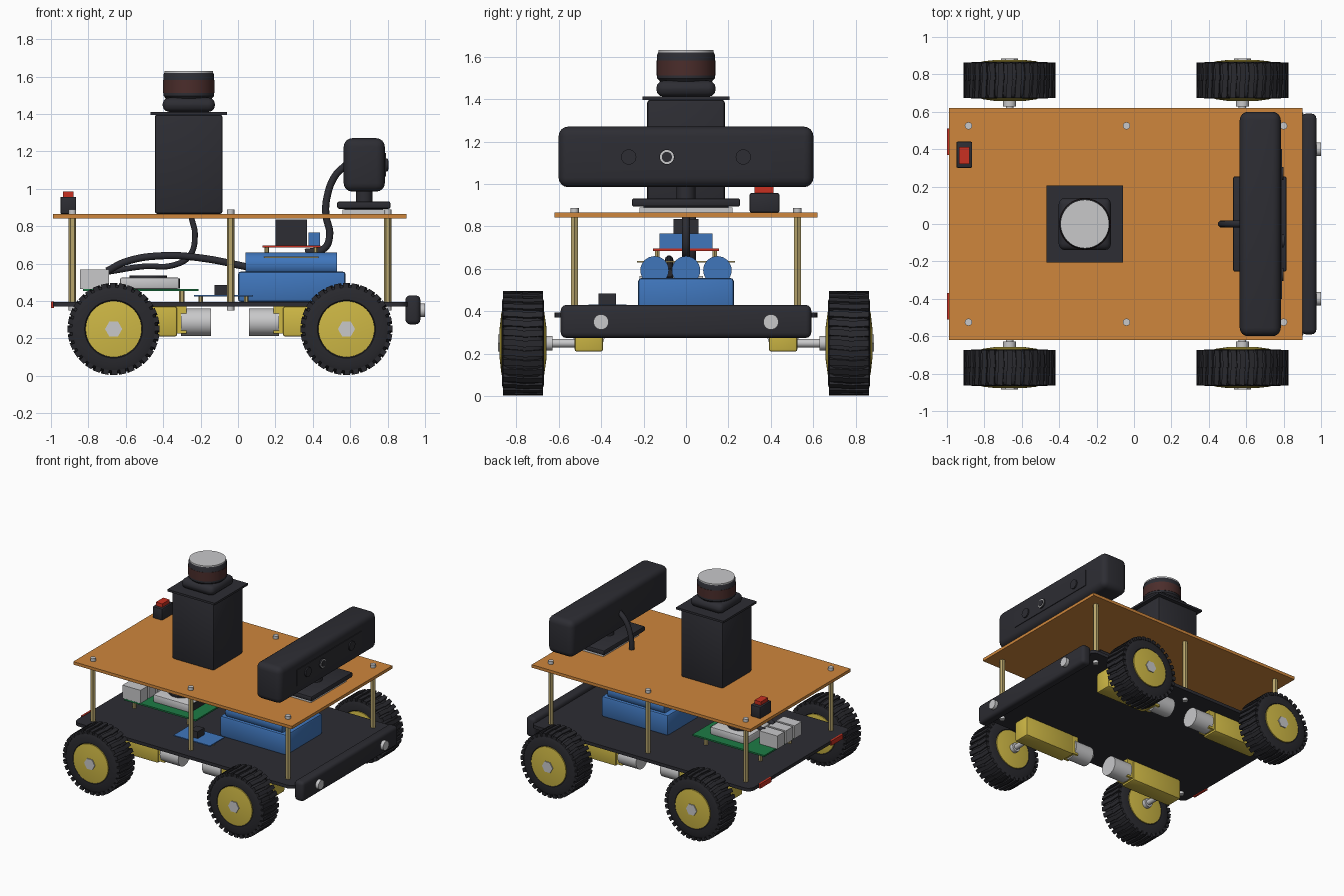
import bpy, bmesh, math
from mathutils import Matrix, Vector

if "Cube" in bpy.data.objects:
    bpy.data.objects.remove(bpy.data.objects["Cube"])


def material(name, rgb):
    m = bpy.data.materials.new(name)
    m.diffuse_color = (*rgb, 1)
    m.use_nodes = True
    m.node_tree.nodes["Principled BSDF"].inputs["Base Color"].default_value = m.diffuse_color
    return m


BLACK = material("black plastic", (0.026, 0.026, 0.033))
RUBBER = material("tyre rubber", (0.022, 0.022, 0.027))
ORANGE = material("orange board", (0.62, 0.24, 0.045))
YELLOW = material("yellow plastic", (0.62, 0.48, 0.06))
SILVER = material("silver metal", (0.58, 0.58, 0.59))
BRASS = material("brass", (0.48, 0.38, 0.15))
BLUE = material("blue plastic", (0.05, 0.18, 0.5))
RED = material("red plastic", (0.58, 0.03, 0.015))
GREEN = material("green circuit board", (0.012, 0.2, 0.06))
BROWN = material("dark brown window", (0.07, 0.026, 0.024))


def finish(name, bm, mat, smooth=False):
    bmesh.ops.recalc_face_normals(bm, faces=bm.faces)
    me = bpy.data.meshes.new(name)
    bm.to_mesh(me)
    bm.free()
    me.materials.append(mat)
    ob = bpy.data.objects.new(name, me)
    bpy.context.collection.objects.link(ob)
    if smooth:
        shade(ob)
    return ob


def shade(ob):
    bpy.ops.object.select_all(action='DESELECT')
    ob.select_set(True)
    bpy.context.view_layer.objects.active = ob
    bpy.ops.object.shade_smooth_by_angle(angle=math.radians(35))


def box(name, x, y, z, mat, bevel=0, segments=3, upright=False):
    """Box from (min, max) ranges; upright bevels only the vertical edges."""
    bm = bmesh.new()
    bmesh.ops.create_cube(bm, size=1)
    for v in bm.verts:
        v.co = [r[0] + (c + 0.5) * (r[1] - r[0]) for c, r in zip(v.co, (x, y, z))]
    if bevel:
        edges = [e for e in bm.edges if not upright
                 or abs(e.verts[0].co.z - e.verts[1].co.z) > 1e-4]
        bmesh.ops.bevel(bm, geom=edges, offset=bevel, segments=segments,
                        profile=0.5, affect='EDGES')
    return finish(name, bm, mat, bool(bevel))


def lathe(name, profile, center, axis, mat, sides=32):
    """Spin (radius, offset) points around an axis through center."""
    bm = bmesh.new()
    rot = Vector((0, 0, 1)).rotation_difference(Vector(axis)).to_matrix()
    rings = [[bm.verts.new(rot @ Vector((r * math.cos(a), r * math.sin(a), h)) + Vector(center))
              for a in (math.tau * i / sides for i in range(sides))] for r, h in profile]
    for a, b in zip(rings, rings[1:]):
        for i in range(sides):
            j = (i + 1) % sides
            bm.faces.new((a[i], a[j], b[j], b[i]))
    bm.faces.new(rings[0])
    bm.faces.new(rings[-1])
    return finish(name, bm, mat, sides > 8)


def rod(name, center, axis, r, a, b, mat, sides=24):
    return lathe(name, [(r, a), (r, b)], center, axis, mat, sides)


def cable(name, points, r=0.02):
    cu = bpy.data.curves.new(name, 'CURVE')
    cu.dimensions = '3D'
    cu.bevel_depth, cu.bevel_resolution, cu.resolution_u = r, 3, 8
    cu.use_fill_caps = True
    sp = cu.splines.new('BEZIER')
    sp.bezier_points.add(len(points) - 1)
    for p, co in zip(sp.bezier_points, points):
        p.co = co
        p.handle_left_type = p.handle_right_type = 'AUTO'
    cu.materials.append(BLACK)
    ob = bpy.data.objects.new(name, cu)
    bpy.context.collection.objects.link(ob)
    bpy.ops.object.select_all(action='DESELECT')
    ob.select_set(True)
    bpy.context.view_layer.objects.active = ob
    bpy.ops.object.convert(target='MESH')


X, Y, Z = (1, 0, 0), (0, 1, 0), (0, 0, 1)

# Chassis decks, bumper and rear reflectors
box("lower_deck", (-0.99, 0.91), (-0.62, 0.62), (0.37, 0.395), BLACK, 0.05, 4, True)
box("upper_deck", (-0.99, 0.90), (-0.62, 0.62), (0.842, 0.865), ORANGE)
box("front_bumper", (0.895, 0.975), (-0.59, 0.59), (0.275, 0.43), BLACK, 0.025)
for s in (-1, 1):
    rod("bumper_sensor", (0, s * 0.4, 0.35), X, 0.036, 0.96, 1.0, SILVER)
    box("rear_reflector", (-1.0, -0.985), (s * 0.44 - 0.07, s * 0.44 + 0.07), (0.362, 0.398), RED)

# Deck spacers with screws
for x in (-0.885, -0.04, 0.80):
    for y in (-0.525, 0.525):
        rod("deck_spacer", (x, y, 0), Z, 0.02, 0.39, 0.845, BRASS, 6)
        rod("spacer_top_screw", (x, y, 0), Z, 0.02, 0.86, 0.888, SILVER, 12)
        rod("spacer_bottom_screw", (x, y, 0), Z, 0.02, 0.35, 0.375, SILVER, 12)

# Wheels, axles and gear motors
TYRE = [(0.145, -0.085), (0.155, -0.098), (0.20, -0.098), (0.222, -0.09), (0.236, -0.07),
        (0.238, 0), (0.236, 0.07), (0.222, 0.09), (0.20, 0.098), (0.155, 0.098), (0.145, 0.085)]
LUGS = 32
for wx, inward in ((-0.665, 1), (0.58, -1)):
    for s in (-1, 1):
        c, out = (wx, s * 0.768, 0.25), (0, s, 0)
        lathe("tyre", TYRE, c, out, RUBBER, 48)
        bm = bmesh.new()
        for i in range(LUGS):
            a = math.tau * i / LUGS
            for h in (-1, 1):  # two slanted half-width lugs form a shallow chevron
                m = (Matrix.Translation(c) @ Matrix.Rotation(a, 4, 'Y')
                     @ Matrix.Translation((h * 0.002, h * 0.047, 0.233))
                     @ Matrix.Rotation(h * 0.06, 4, 'Z') @ Matrix.Diagonal((0.03, 0.094, 0.026, 1)))
                bmesh.ops.create_cube(bm, size=1, matrix=m)
        finish("tyre_tread", bm, RUBBER)
        lathe("wheel_hub", [(0.08, -0.11), (0.15, -0.1), (0.15, 0.101), (0.07, 0.11)], c, out, YELLOW, 40)
        rod("hub_nut", c, out, 0.046, 0.09, 0.117, SILVER, 6)
        rod("axle", c, out, 0.02, -0.26, -0.09, SILVER, 16)
        rod("axle_collar", c, out, 0.035, -0.14, -0.105, SILVER, 16)
        span = lambda a, b: tuple(sorted((wx + inward * a, wx + inward * b)))
        ys = tuple(sorted((s * 0.39, s * 0.525)))
        box("gearbox", span(-0.1, 0.34), ys, (0.21, 0.37), YELLOW, 0.012, 2)
        box("motor_clip", span(0.33, 0.39), tuple(sorted((s * 0.4, s * 0.515))), (0.225, 0.37), YELLOW)
        rod("motor_can", (wx, s * 0.457, 0.287), (inward, 0, 0), 0.074, 0.36, 0.52, SILVER, 28)

# Main computer board with sockets
box("computer_board", (-0.83, -0.21), (-0.22, 0.22), (0.453, 0.465), GREEN)
for x in (-0.77, -0.3):
    for y in (-0.18, 0.18):
        rod("board_spacer", (x, y, 0), Z, 0.015, 0.39, 0.455, BRASS, 6)
for y in (-0.175, -0.07, 0.035):
    box("port_socket", (-0.845, -0.69), (y - 0.044, y + 0.044), (0.465, 0.567), SILVER)
box("processor_case", (-0.63, -0.315), (-0.15, 0.15), (0.465, 0.525), SILVER, 0.008, 2)
box("processor_case_end", (-0.33, -0.31), (-0.14, 0.14), (0.467, 0.52), BLACK)
rod("cooling_fan", (-0.48, 0, 0), Z, 0.1, 0.52, 0.536, BLACK, 28)

# Small sensor board
box("sensor_board", (-0.235, 0.08), (-0.46, -0.28), (0.424, 0.432), BLUE)
box("sensor_chip", (-0.125, -0.06), (-0.412, -0.33), (0.432, 0.485), BLACK)
for x in (-0.2, 0.045):
    rod("sensor_board_spacer", (x, -0.37, 0), Z, 0.012, 0.39, 0.425, BRASS, 6)

# Battery pack
box("battery_tray", (0.0, 0.575), (-0.225, 0.225), (0.395, 0.557), BLUE, 0.015, 2)
for y in (-0.148, 0, 0.148):
    rod("battery_cell", (0, y, 0.593), X, 0.067, 0.04, 0.53, BLUE, 32)

# Motor driver board
box("driver_bracket", (0.14, 0.43), (-0.23, 0.23), (0.63, 0.637), BRASS)
box("driver_board", (0.13, 0.44), (-0.155, 0.155), (0.685, 0.696), RED)
for x in (0.155, 0.415):
    for y in (-0.135, 0.135):
        rod("driver_spacer", (x, y, 0), Z, 0.012, 0.63, 0.687, BRASS, 6)
box("driver_heatsink", (0.20, 0.368), (-0.06, 0.06), (0.695, 0.835), BLACK)
box("driver_terminals", (0.378, 0.438), (-0.125, 0.125), (0.695, 0.767), BLUE)

# Laser scanner tower
SX = -0.263
box("scanner_tower", (-0.445, -0.082), (-0.183, 0.183), (0.865, 1.397), BLACK, 0.015, 2)
box("scanner_plate", (-0.467, -0.058), (-0.205, 0.205), (1.395, 1.411), BLACK)
box("scanner_base", (SX - 0.14, SX + 0.14), (-0.14, 0.14), (1.411, 1.487), BLACK, 0.035)
lathe("scanner_head", [(0.12, 1.48), (0.136, 1.497), (0.136, 1.61), (0.13, 1.62)], (SX, 0, 0), Z, BLACK, 48)
rod("scanner_window", (SX, 0, 0), Z, 0.138, 1.512, 1.582, BROWN, 48)
rod("scanner_cap", (SX, 0, 0), Z, 0.13, 1.615, 1.63, SILVER, 48)

# Depth camera on its stand
box("camera_foot_plate", (0.56, 0.785), (-0.22, 0.22), (0.865, 0.89), SILVER)
box("camera_foot", (0.53, 0.815), (-0.255, 0.255), (0.893, 0.932), BLACK, 0.01, 2)
box("camera_foot_pad", (0.57, 0.775), (-0.2, 0.2), (0.885, 0.897), BLACK)
rod("camera_neck", (0.675, 0, 0), Z, 0.045, 0.925, 1.0, BLACK)
box("camera_body", (0.565, 0.785), (-0.6, 0.6), (0.985, 1.27), BLACK, 0.045, 4)
box("camera_face", (0.78, 0.79), (-0.4, 0.4), (1.065, 1.19), BLACK)
for y in (-0.27, -0.09, 0.27):
    rod("camera_lens", (0, y, 1.127), X, 0.036, 0.78, 0.8, BLACK)
rod("lens_ring", (0, -0.09, 1.127), X, 0.033, 0.79, 0.802, SILVER)
rod("lens_glass", (0, -0.09, 1.127), X, 0.024, 0.79, 0.804, BLACK)

# Power switch
box("switch_housing", (-0.95, -0.865), (0.30, 0.44), (0.865, 0.957), BLACK, 0.008, 2)
box("switch_rocker", (-0.935, -0.88), (0.322, 0.412), (0.95, 0.985), RED)

# Cables
cable("camera_cable", [(0.58, 0, 1.13), (0.52, 0, 1.07), (0.475, 0, 0.95), (0.47, 0, 0.86),
                       (0.49, 0, 0.75), (0.46, 0, 0.68), (0.36, 0, 0.66)])
cable("battery_cable", [(-0.7, -0.08, 0.56), (-0.6, -0.08, 0.61), (-0.4, -0.08, 0.642),
                        (-0.2, -0.08, 0.63), (0.06, -0.08, 0.58)])
cable("scanner_cable", [(-0.25, 0.03, 0.85), (-0.23, 0.03, 0.75), (-0.26, 0.03, 0.64),
                        (-0.35, 0.03, 0.59), (-0.5, 0.03, 0.585), (-0.7, 0.03, 0.555)], 0.016)
